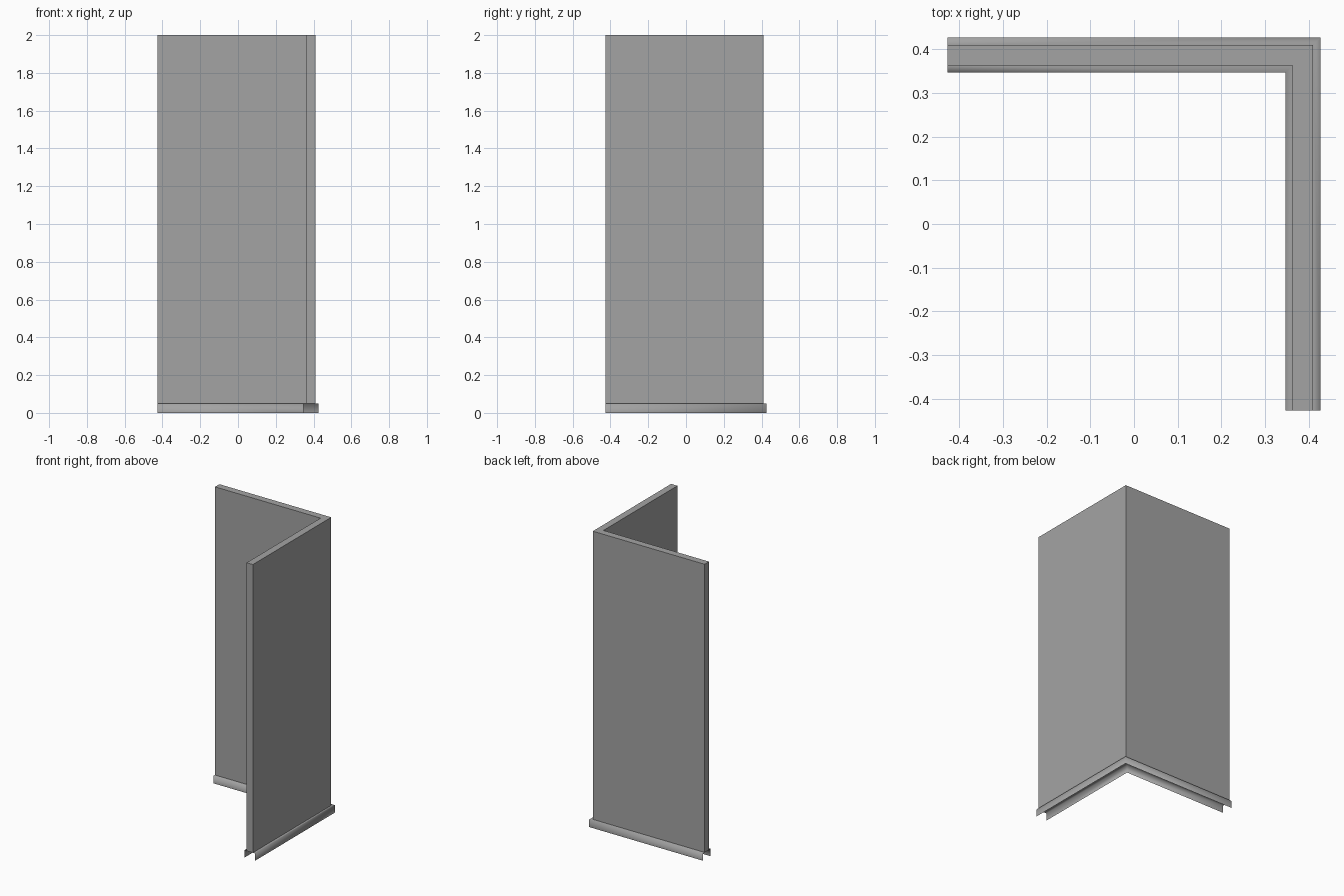
import bpy
import bmesh

if "Cube" in bpy.data.objects:
    bpy.data.objects.remove(bpy.data.objects["Cube"], do_unlink=True)

END = 0.427       # free ends of both wall legs
MID = 0.387       # centreline of the wall legs
HALF_WALL = 0.0235
HALF_TRIM = 0.04
TRIM_TOP = 0.05
HEIGHT = 2.0

grey = bpy.data.materials.new("plain grey")
grey.use_nodes = True
colour = (0.37, 0.37, 0.37, 1)
grey.diffuse_color = colour
grey.node_tree.nodes["Principled BSDF"].inputs["Base Color"].default_value = colour


def corner_path(offset):
    """L-shaped run, shifted outward from the wall centreline."""
    p = MID + offset
    return [(-END, p), (p, p), (p, -END)]


def sweep(name, profile, closed=False, smooth=False):
    """Sweep (offset, z) profile points along the mitred corner."""
    bm = bmesh.new()
    rows = [[bm.verts.new((x, y, z)) for x, y in corner_path(d)]
            for d, z in profile]
    pairs = list(zip(rows, rows[1:]))
    if closed:
        pairs.append((rows[-1], rows[0]))
    for a, b in pairs:
        for i in range(2):
            bm.faces.new((a[i], b[i], b[i + 1], a[i + 1]))
    if closed:
        bm.faces.new([r[0] for r in reversed(rows)])
        bm.faces.new([r[-1] for r in rows])
        bmesh.ops.recalc_face_normals(bm, faces=bm.faces)
    else:
        # Open sheets face up and away from the wall
        bm.normal_update()
        if bm.faces[:][0].normal.z < 0:
            bmesh.ops.reverse_faces(bm, faces=bm.faces)
    for f in bm.faces:
        f.smooth = smooth
    mesh = bpy.data.meshes.new(name)
    bm.to_mesh(mesh)
    bm.free()
    mesh.materials.append(grey)
    obj = bpy.data.objects.new(name, mesh)
    bpy.context.collection.objects.link(obj)
    return obj


# Corner wall panel
sweep("corner_wall", [(-HALF_WALL, TRIM_TOP), (HALF_WALL, TRIM_TOP),
                      (HALF_WALL, HEIGHT), (-HALF_WALL, HEIGHT)], closed=True)

# Thin open skirting on the outer and inner sides: ledge, then drop
for name, side in (("outer_skirting", 1), ("inner_skirting", -1)):
    sweep(name, [(side * HALF_WALL, TRIM_TOP), (side * HALF_TRIM, TRIM_TOP),
                 (side * HALF_TRIM, 0)], smooth=True)
